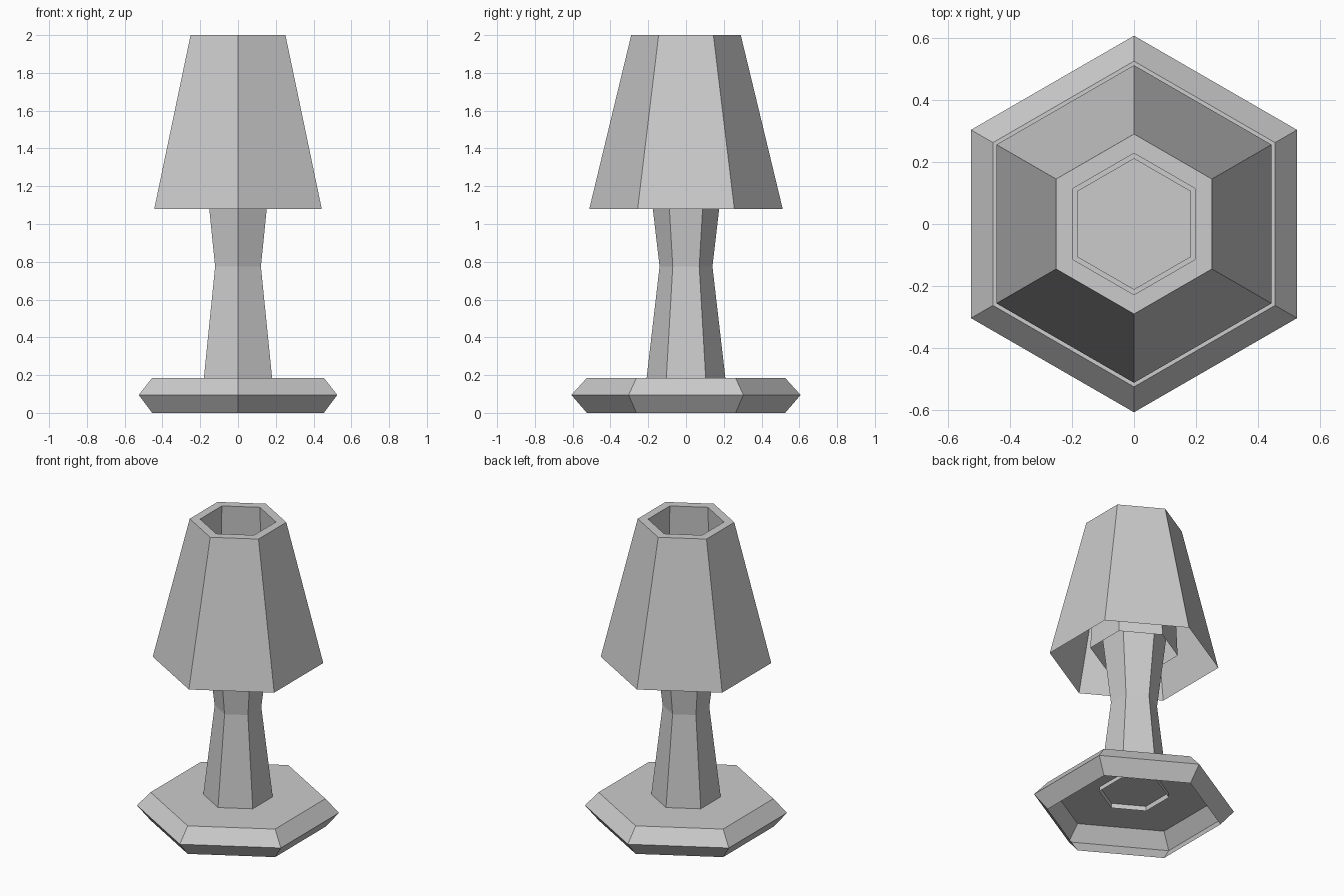
import bpy, bmesh, math

if "Cube" in bpy.data.objects:
    bpy.data.objects.remove(bpy.data.objects["Cube"])

SIDES = 6


def hex_shell(name, profile, cap_top=False):
    """Stack hexagon rings of (radius, z) into an open faceted shell."""
    bm = bmesh.new()
    rings = []
    for r, z in profile:
        rings.append([bm.verts.new((r * math.sin(i * math.tau / SIDES),
                                    -r * math.cos(i * math.tau / SIDES), z))
                      for i in range(SIDES)])
    for low, high in zip(rings, rings[1:]):
        for i in range(SIDES):
            j = (i + 1) % SIDES
            bm.faces.new((low[i], low[j], high[j], high[i]))
    if cap_top:
        bm.faces.new(rings[-1])
    mesh = bpy.data.meshes.new(name)
    bm.to_mesh(mesh)
    bm.free()
    obj = bpy.data.objects.new(name, mesh)
    bpy.context.collection.objects.link(obj)
    return obj


# Base: bevelled hexagonal foot, open underneath
hex_shell("base", [(0.525, 0.0), (0.607, 0.095), (0.525, 0.185)], cap_top=True)

# Stem: waisted column, reaching slightly into the base and up inside the shade
hex_shell("stem", [(0.212, 0.155), (0.14, 0.775), (0.212, 1.39)], cap_top=True)

# Shade: outer cone, flat top rim, then inner sleeve hanging down
hex_shell("shade", [(0.512, 1.08), (0.29, 2.0), (0.228, 2.0), (0.265, 1.14)])
